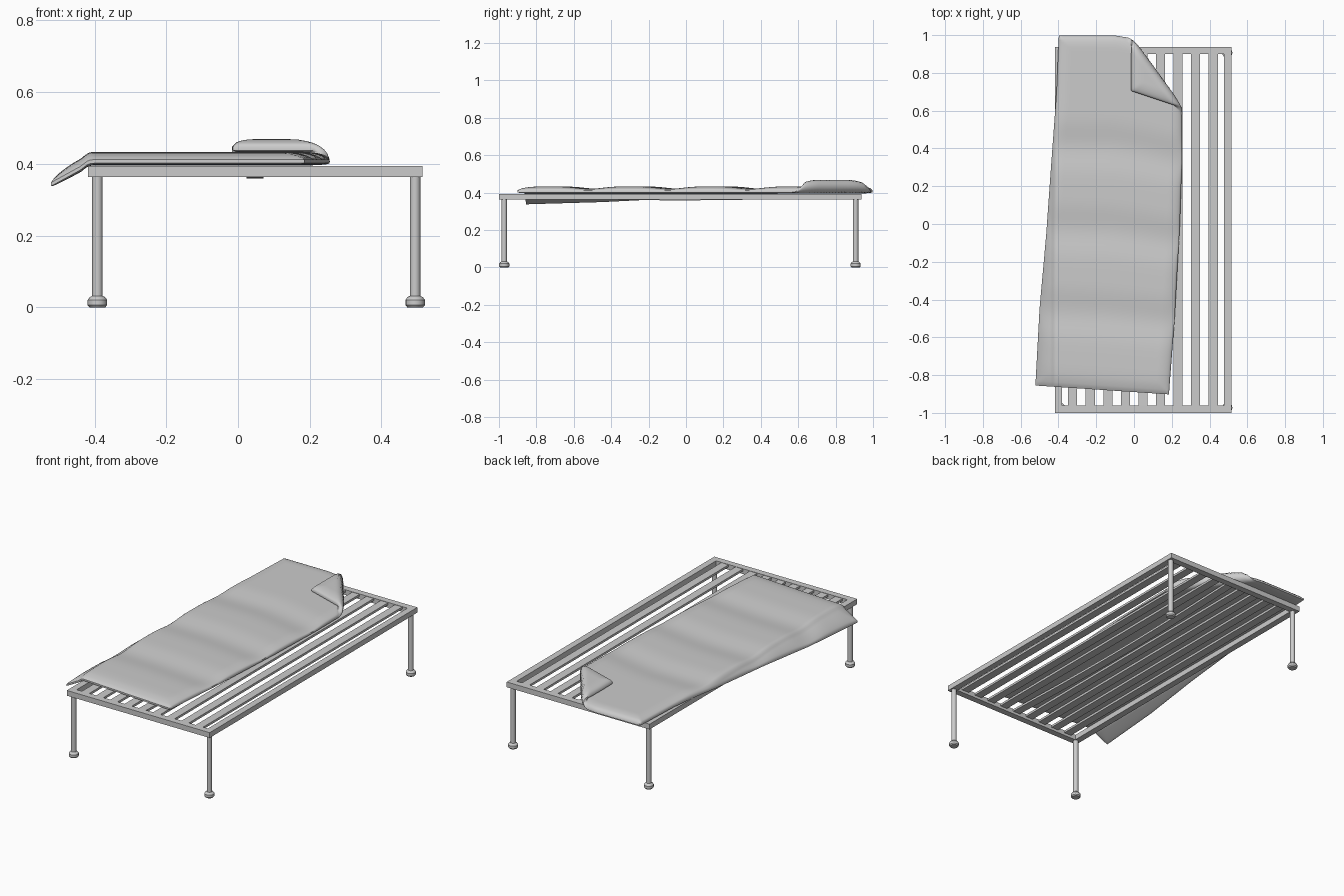
import bpy, bmesh, math
from mathutils import Vector

if "Cube" in bpy.data.objects:
    bpy.data.objects.remove(bpy.data.objects["Cube"])


def make_object(name, bm, smooth=None):
    bmesh.ops.recalc_face_normals(bm, faces=bm.faces)
    mesh = bpy.data.meshes.new(name)
    bm.to_mesh(mesh)
    bm.free()
    ob = bpy.data.objects.new(name, mesh)
    bpy.context.collection.objects.link(ob)
    if smooth:
        bpy.ops.object.select_all(action='DESELECT')
        ob.select_set(True)
        bpy.context.view_layer.objects.active = ob
        bpy.ops.object.shade_smooth_by_angle(angle=math.radians(smooth))
    return ob


def box(name, x0, x1, y0, y1, z0, z1, cuts=0, sag=0):
    # box split along y so it can sag in the middle
    bm = bmesh.new()
    n = cuts + 1
    rings = []
    for i in range(n + 1):
        t = i / n
        d = sag * math.sin(math.pi * t)
        y = y0 + (y1 - y0) * t
        rings.append([bm.verts.new((x, y, z - d)) for x, z in
                      ((x0, z0), (x1, z0), (x1, z1), (x0, z1))])
    for a, b in zip(rings, rings[1:]):
        for k in range(4):
            bm.faces.new((a[k], a[(k + 1) % 4], b[(k + 1) % 4], b[k]))
    bm.faces.new(rings[0])
    bm.faces.new(rings[-1])
    return make_object(name, bm)


def lathe(name, profile, loc, sides=16):
    bm = bmesh.new()
    rings = [[bm.verts.new((loc[0] + r * math.cos(2 * math.pi * k / sides),
                            loc[1] + r * math.sin(2 * math.pi * k / sides), z))
              for k in range(sides)] for r, z in profile]
    for a, b in zip(rings, rings[1:]):
        for k in range(sides):
            bm.faces.new((a[k], a[(k + 1) % sides], b[(k + 1) % sides], b[k]))
    bm.faces.new(rings[0])
    bm.faces.new(rings[-1])
    return make_object(name, bm, 35)


# Frame rails
X0, X1, Y0, Y1, Z0, Z1 = -0.418, 0.515, -1.0, 0.937, 0.363, 0.394
W = 0.038
box("left_rail", X0, X0 + W, Y0, Y1, Z0, Z1)
box("right_rail", X1 - W, X1, Y0, Y1, Z0, Z1)
box("front_rail", X0 + W, X1 - W, Y0, Y0 + W, Z0, Z1)
box("back_rail", X0 + W, X1 - W, Y1 - W, Y1, Z0, Z1)

# Lengthwise slats, the middle one sagging
for i in range(-4, 5):
    c = 0.0475 + i * 0.093
    box(f"slat_{i + 5}", c - 0.024, c + 0.024, Y0 + W, Y1 - W, 0.379, 0.392,
        cuts=11, sag=0.02 if i == 0 else 0)

# Legs with rounded feet
leg_profile = [(0.022, 0), (0.027, 0.006), (0.027, 0.021), (0.021, 0.029),
               (0.0145, 0.032), (0.0145, Z0)]
for x, side in ((-0.392, "left"), (0.494, "right")):
    for y, end in ((-0.972, "front"), (0.907, "back")):
        lathe(f"{end}_{side}_leg", leg_profile, (x, y))


# Thin mattress with quilted bumps, a drooping side and a folded back corner
def interp(pts, t):
    for (a, p), (b, q) in zip(pts, pts[1:]):
        if t <= b:
            return p + (q - p) * (t - a) / (b - a)
    return pts[-1][1]


LEFT = [(0, -0.522), (0.22, -0.5), (0.43, -0.465), (0.62, -0.44), (0.84, -0.41), (1, -0.398)]
RIGHT = [(0, 0.185), (0.22, 0.215), (0.5, 0.243), (0.7, 0.255), (1, 0.253)]
N = Vector((0.81, 0.586))
P = Vector((0.01, 0.955)) - N * 0.03
R = 0.018


def mattress_point(u, v, s):
    x = interp(LEFT, v) * (1 - u) + interp(RIGHT, v) * u
    yf = -0.855 - 0.047 * u
    yb = 0.998 - 0.1 * max(0, (u - 0.45) / 0.55) ** 1.3
    y = yf + (yb - yf) * v
    # thickness falls off at the edges and along the cross creases
    edge = min(u * 0.7, (1 - u) * 0.7, v * 1.9, (1 - v) * 1.9) / 0.07
    taper = math.sqrt(1 - (1 - min(1, edge)) ** 2)
    h = 0.005 + 0.0135 * taper
    if v < 0.82:
        h -= 0.006 * taper * (0.5 + 0.5 * math.cos(2 * math.pi * (v - 0.21) / 0.237)) ** 2
    z0 = 0.396 + h + 0.006 * (1 - taper)
    # roll everything past the fold line back over the top
    q = Vector((x, y))
    d = (q - P).dot(N)
    z = z0 + s * h
    if d > 0:
        a = min(d / R, math.pi)
        off = (R - s * h) * math.sin(a) - max(0, d - math.pi * R)
        q += N * (off - d)
        z = z0 + R - (R - s * h) * math.cos(a)
    # side hanging over the rail
    over = max(0, -0.405 - x)
    z -= 0.55 * over * min(1, over / 0.03)
    return (q.x, q.y, z)


def ease(t):
    return t - 0.1 * math.sin(2 * math.pi * t)


NU, NV = 70, 150
bm = bmesh.new()
top, bottom = [[[bm.verts.new(mattress_point(ease(i / NU), j / NV, s))
                 for j in range(NV + 1)] for i in range(NU + 1)] for s in (1, -1)]
for g in (top, bottom):
    for i in range(NU):
        for j in range(NV):
            bm.faces.new((g[i][j], g[i + 1][j], g[i + 1][j + 1], g[i][j + 1]))
for i in range(NU):
    for j in (0, NV):
        bm.faces.new((top[i][j], top[i + 1][j], bottom[i + 1][j], bottom[i][j]))
for j in range(NV):
    for i in (0, NU):
        bm.faces.new((top[i][j], top[i][j + 1], bottom[i][j + 1], bottom[i][j]))
make_object("mattress", bm, 50)
